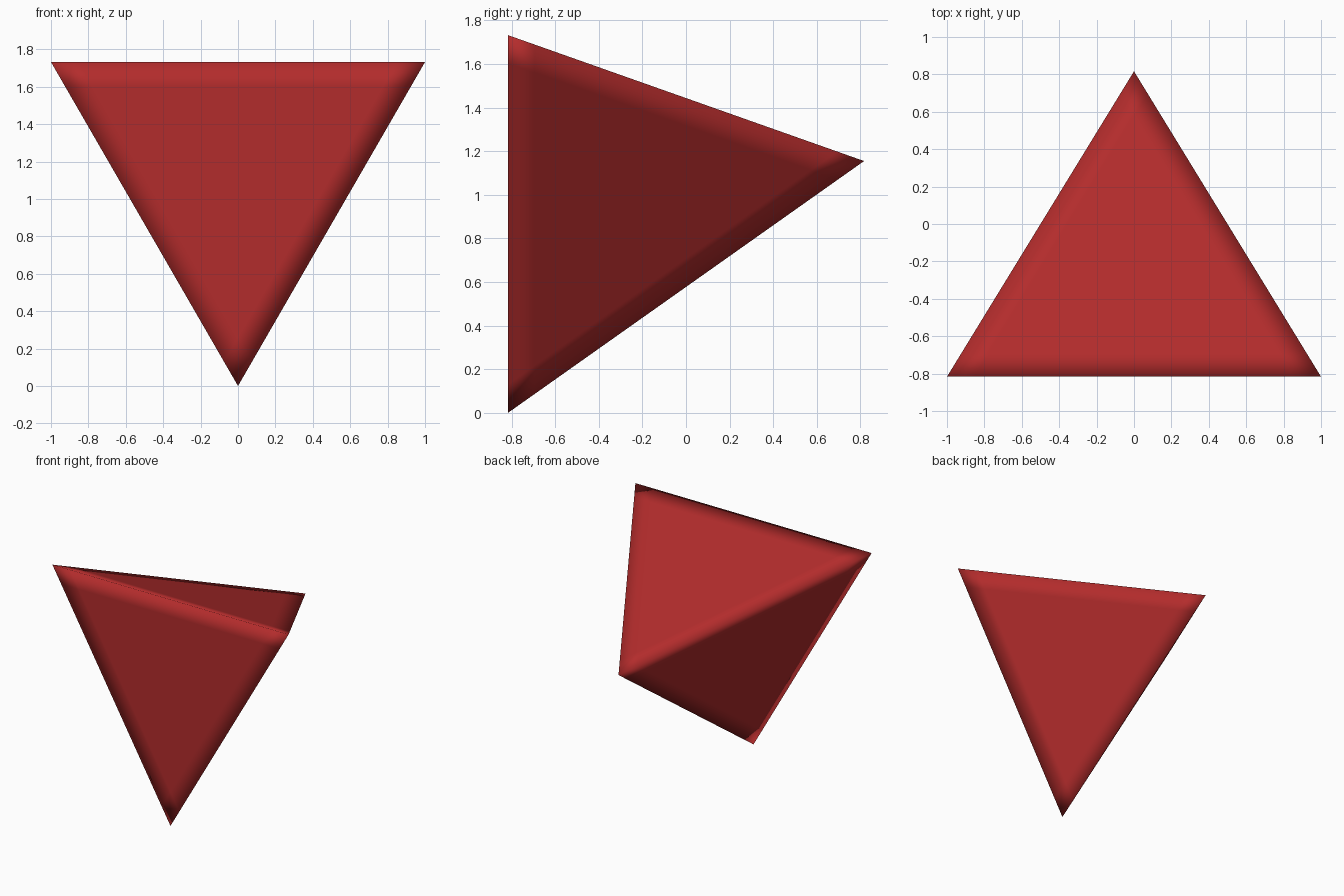
import bpy, bmesh
from math import sqrt
from mathutils import Vector
from itertools import combinations

if "Cube" in bpy.data.objects:
    bpy.data.objects.remove(bpy.data.objects["Cube"])

EDGE = 2.0       # edge length of the die
BAND = 0.15      # distance of support loops along the edges

# Regular tetrahedron: flat front face, tip pointing down
h = EDGE * sqrt(3) / 2
d = EDGE * sqrt(2 / 3) / 2
corners = [Vector((-EDGE / 2, -d, h)), Vector((EDGE / 2, -d, h)),
           Vector((0, -d, 0)), Vector((0, d, h * 2 / 3))]
centre = sum(corners, Vector()) / 4

bm = bmesh.new()
bmesh.ops.convex_hull(bm, input=[bm.verts.new(c) for c in corners])

# Support loops parallel to every edge, so only the rims shade softly
for i, j in combinations(range(4), 2):
    k, l = [n for n in range(4) if n not in (i, j)]
    mid = (corners[i] + corners[j]) / 2
    axis = (corners[k] + corners[l]) / 2 - mid
    bmesh.ops.bisect_plane(bm, geom=bm.verts[:] + bm.edges[:] + bm.faces[:],
                           plane_co=mid + axis * (BAND / EDGE), plane_no=axis, dist=1e-5)

bmesh.ops.recalc_face_normals(bm, faces=bm.faces[:])
for f in bm.faces:
    f.smooth = True

mesh = bpy.data.meshes.new("die_body")
bm.to_mesh(mesh)
bm.free()
die = bpy.data.objects.new("die_body", mesh)
bpy.context.collection.objects.link(die)

# Red plastic
red = bpy.data.materials.new("red_plastic")
red.diffuse_color = (0.45, 0.025, 0.025, 1)
red.use_nodes = True
red.node_tree.nodes["Principled BSDF"].inputs["Base Color"].default_value = red.diffuse_color
mesh.materials.append(red)
